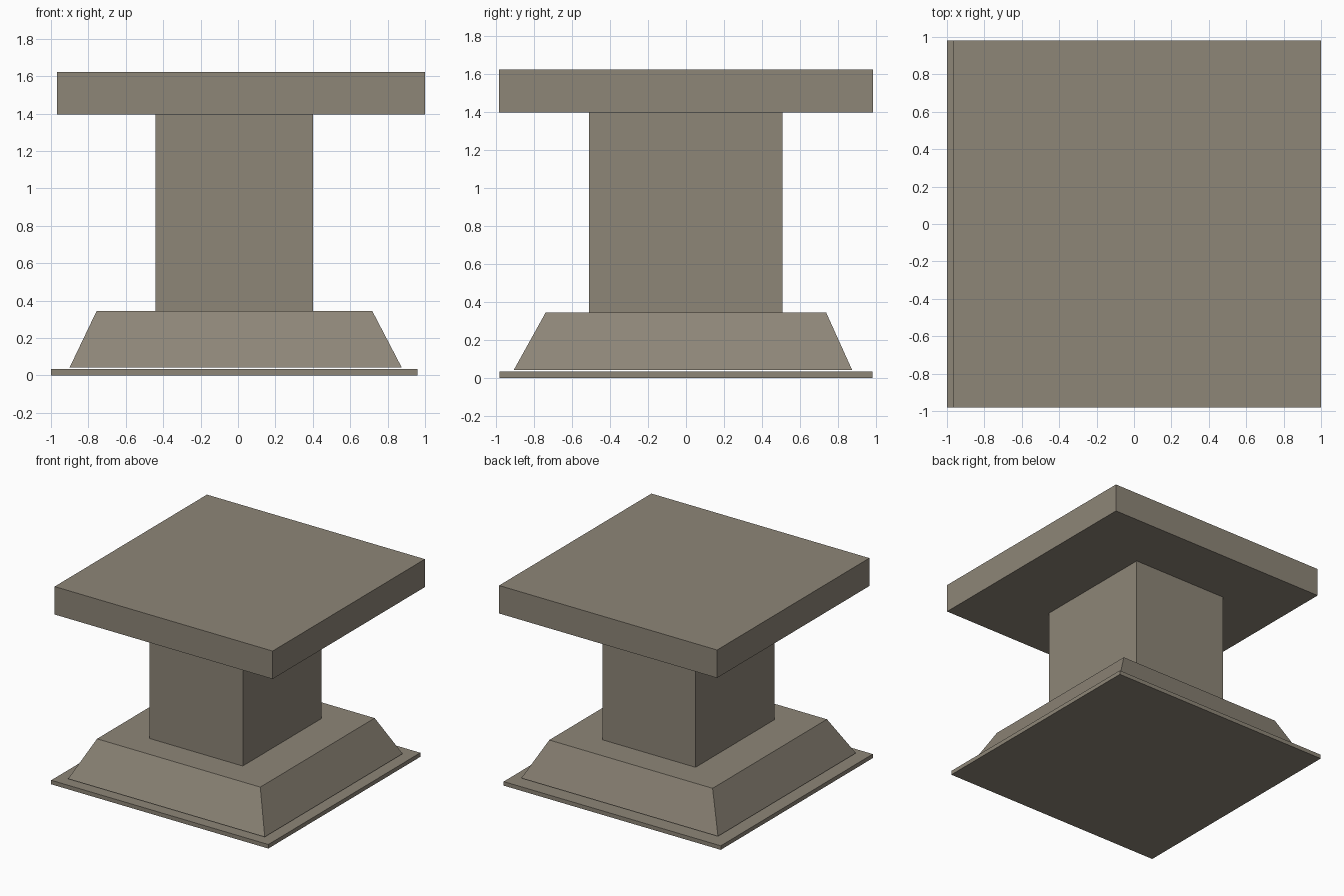
import bpy

if "Cube" in bpy.data.objects:
    bpy.data.objects.remove(bpy.data.objects["Cube"])

stone = bpy.data.materials.new("warm grey stone")
stone.diffuse_color = (0.268, 0.236, 0.186, 1)
stone.use_nodes = True
stone.node_tree.nodes["Principled BSDF"].inputs["Base Color"].default_value = stone.diffuse_color


def tapered_block(name, bottom, top, z0, z1):
    """Closed block between two rectangles given as (x0, x1, y0, y1)."""
    verts = []
    for (x0, x1, y0, y1), z in ((bottom, z0), (top, z1)):
        verts += [(x0, y0, z), (x1, y0, z), (x1, y1, z), (x0, y1, z)]
    faces = [(3, 2, 1, 0), (4, 5, 6, 7)]
    faces += [(i, (i + 1) % 4, (i + 1) % 4 + 4, i + 4) for i in range(4)]
    mesh = bpy.data.meshes.new(name)
    mesh.from_pydata(verts, [], faces)
    mesh.materials.append(stone)
    obj = bpy.data.objects.new(name, mesh)
    bpy.context.collection.objects.link(obj)
    return obj


# Thin ground plate
plate = (-1.0, 0.96, -0.98, 0.98)
tapered_block("base_plate", plate, plate, 0.0, 0.033)

# Sloped plinth, hovering just above the plate
tapered_block("plinth", (-0.90, 0.875, -0.905, 0.873),
              (-0.756, 0.718, -0.738, 0.737), 0.043, 0.344)

# Square column
shaft = (-0.442, 0.40, -0.51, 0.508)
tapered_block("column", shaft, shaft, 0.344, 1.395)

# Thick top slab
slab = (-0.968, 1.0, -0.982, 0.982)
tapered_block("top_slab", slab, slab, 1.395, 1.623)
